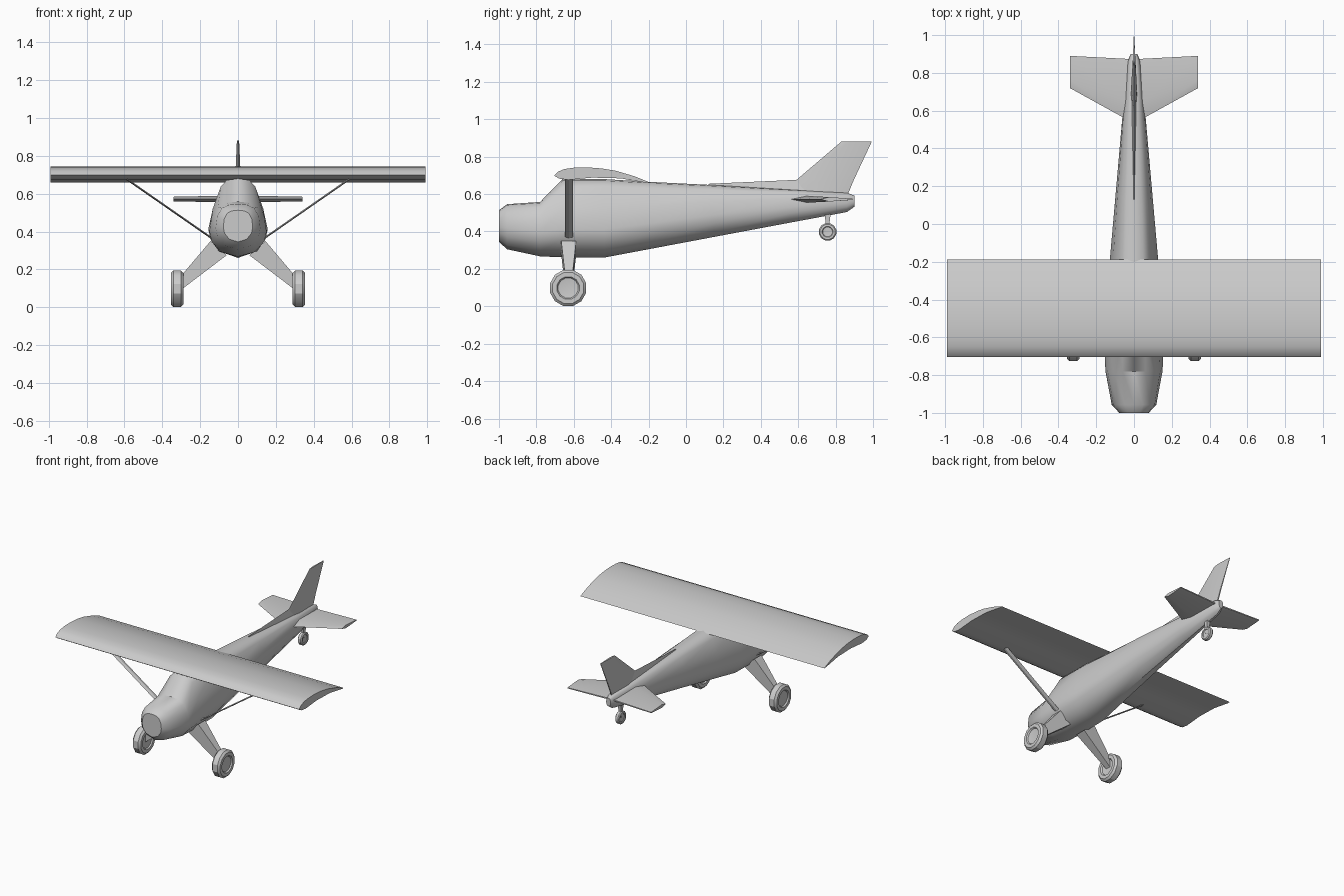
import bpy, bmesh, math
from mathutils import Vector

if "Cube" in bpy.data.objects:
    bpy.data.objects.remove(bpy.data.objects["Cube"])


def finish(name, bm, smooth=35):
    bmesh.ops.recalc_face_normals(bm, faces=bm.faces)
    me = bpy.data.meshes.new(name)
    bm.to_mesh(me)
    bm.free()
    ob = bpy.data.objects.new(name, me)
    bpy.context.collection.objects.link(ob)
    bpy.ops.object.select_all(action='DESELECT')
    ob.select_set(True)
    bpy.context.view_layer.objects.active = ob
    if smooth:
        bpy.ops.object.shade_smooth_by_angle(angle=math.radians(smooth))
    return ob


def loft(name, rings, smooth=35, closed=False):
    """Skin a list of equal-length point rings; cap the ends unless closed."""
    bm = bmesh.new()
    vs = [[bm.verts.new(p) for p in r] for r in rings]
    n = len(vs[0])
    pairs = list(zip(vs, vs[1:])) + ([(vs[-1], vs[0])] if closed else [])
    for a, b in pairs:
        for i in range(n):
            j = (i + 1) % n
            bm.faces.new((a[i], a[j], b[j], b[i]))
    if not closed:
        bm.faces.new(vs[0])
        bm.faces.new(vs[-1])
    return finish(name, bm, smooth)


def mirrored(points, s):
    return [(s * x, y, z) for x, y, z in points]


# Fuselage: round section at nose and tail, pear-shaped at the cabin
ROUND = [(0, 0), (.6, .09), (.92, .28), (1, .47), (.93, .73), (.72, .91), (.4, .98), (0, 1)]
CABIN = [(0, 0), (.64, .08), (.93, .24), (1, .36), (.85, .62), (.58, .9), (.38, .98), (0, 1)]


def body_ring(y, zb, zt, w, k):
    half = [(w * (a[0] * (1 - k) + b[0] * k), y, zb + (zt - zb) * (a[1] * (1 - k) + b[1] * k))
            for a, b in zip(ROUND, CABIN)]
    return half + [(-x, yy, z) for x, yy, z in half[-2:0:-1]]


stations = [
    (-1.0, .345, .513, .078, 0), (-.957, .305, .546, .118, 0), (-.78, .267, .558, .151, .1),
    (-.66, .262, .68, .157, 1), (-.435, .261, .68, .150, 1), (-.19, .307, .665, .128, .8),
    (.15, .371, .648, .098, .4), (.55, .446, .625, .063, .1), (.86, .504, .607, .034, 0),
    (.90, .532, .592, .018, 0)]
loft("fuselage", [body_ring(*s) for s in stations], 40)

# Wing: one airfoil section carried across the span
foil = [(-.188, .660), (-.275, .695), (-.377, .725), (-.45, .737), (-.53, .743), (-.60, .741),
        (-.65, .734), (-.685, .719), (-.705, .699), (-.68, .683), (-.63, .676), (-.5, .688),
        (-.35, .684), (-.21, .660)]
loft("wing", [[(x, y, z) for y, z in foil] for x in (-.99, -.84, 0, .84, .99)], 40)


# Tail surfaces: thin section with a sharp crease behind the leading edge
def thin_section(lead, crease, trail, t, place):
    return [place(lead, 0), place(crease, t), place(trail, t * .25),
            place(trail, -t * .25), place(crease, -t)]


for s, side in ((1, "right"), (-1, "left")):
    loft(side + "_tailplane",
         [thin_section(l, c, tr, t, lambda y, o, x=x: (s * x, y, .572 + o))
          for x, l, c, tr, t in ((0, .53, .63, .87, .019), (.05, .56, .65, .875, .018),
                                 (.34, .72, .765, .89, .012))], 20)

loft("tail_fin",
     [thin_section(l, c, tr, t, lambda y, o, z=z: (o, y, z))
      for z, l, c, tr, t in ((.59, .49, .68, .862, .017), (.675, .59, .73, .897, .015),
                             (.88, .83, .875, .993, .006))], 20)

# Dorsal fillet running forward from the fin
loft("dorsal_fillet",
     [[(0, y, zt), (w, y, zb), (-w, y, zb)]
      for y, zt, zb, w in ((.12, .655, .64, .003), (.59, .676, .605, .014), (.7, .676, .60, .015))], 20)


# Wheels: turned tyre and recessed hub
def wheel(name, x, y, z, r, w, segs):
    prof = [(-.32, .35), (-.36, .55), (-.5, .62), (-.5, .86), (-.3, 1), (.3, 1),
            (.5, .86), (.5, .62), (.36, .55), (.32, .35)]
    rings = []
    for px, pr in prof:
        rings.append([(x + px * w, y + r * pr * math.cos(a), z + r * pr * math.sin(a))
                      for a in (2 * math.pi * (i + .5) / segs for i in range(segs))])
    return loft(name, rings, 30)


for s, side in ((1, "right"), (-1, "left")):
    wheel(side + "_main_wheel", s * .322, -.63, .098, .1, .066, 12)

    # Landing gear leg: tapered slab from belly to wheel hub
    top = [(.145, .35), (.06, .275)]
    foot = [(.31, .155), (.31, .085)]
    loft(side + "_gear_leg",
         [mirrored([(a[0], -.627 - d, a[1]), (a[0], -.627 + d, a[1]),
                    (b[0], -.627 + d, b[1]), (b[0], -.627 - d, b[1])], s)
          for (a, b), d in ((top, .04), (foot, .018))], 0)

    # Wing strut: flat blade from lower cabin to wing underside
    a, b = Vector((.11, -.625, .345)), Vector((.60, -.625, .685))
    d = (b - a).normalized()
    n = Vector((-d.z, 0, d.x)) * .005
    fwd = Vector((0, .021, 0))
    loft(side + "_wing_strut",
         [mirrored([tuple(p + v) for v in (-fwd, n, fwd, -n)], s) for p in (a, b)], 0)

# Tail wheel and its post
wheel("tail_wheel", 0, .757, .398, .048, .032, 12)
loft("tail_wheel_post",
     [[(-w, y - d, z), (w, y - d, z), (w, y + d, z), (-w, y + d, z)]
      for y, z, w, d in ((.757, .40, .011, .009), (.757, .45, .011, .011), (.757, .51, .013, .018))], 0)
